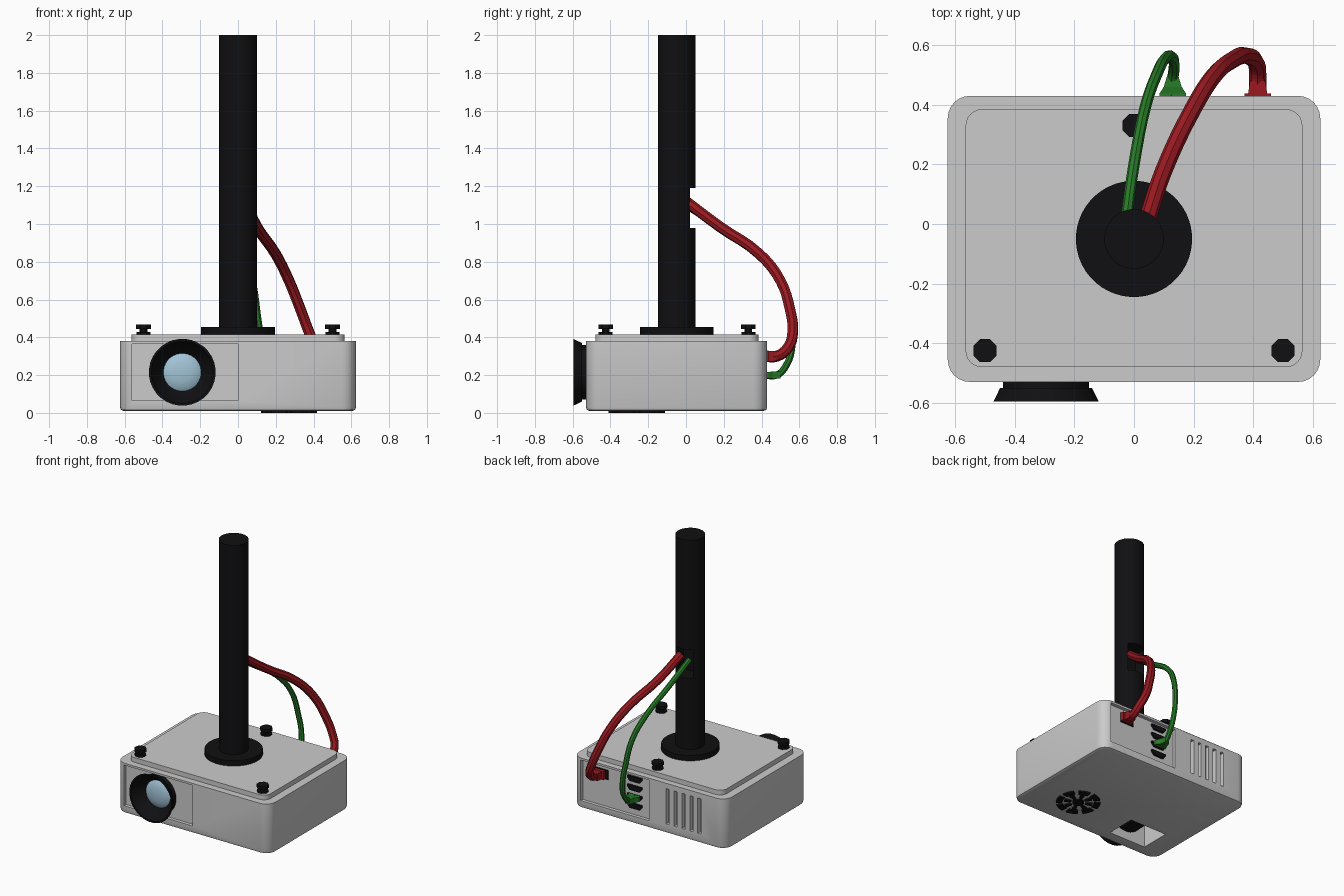
import bpy, bmesh, math
from math import cos, sin, pi

if "Cube" in bpy.data.objects:
    bpy.data.objects.remove(bpy.data.objects["Cube"])


def material(name, rgb):
    m = bpy.data.materials.new(name)
    m.diffuse_color = (*rgb, 1)
    m.use_nodes = True
    m.node_tree.nodes["Principled BSDF"].inputs["Base Color"].default_value = m.diffuse_color
    return m


BLACK = material("black", (0.005, 0.005, 0.006))
RED = material("red", (0.32, 0.01, 0.015))
GREEN = material("green", (0.02, 0.2, 0.02))
GLASS = material("pale_blue", (0.36, 0.55, 0.68))


def finish(bm, name, mat=None, smooth=False):
    bmesh.ops.remove_doubles(bm, verts=bm.verts, dist=1e-5)
    bmesh.ops.recalc_face_normals(bm, faces=bm.faces)
    me = bpy.data.meshes.new(name)
    bm.to_mesh(me)
    bm.free()
    ob = bpy.data.objects.new(name, me)
    bpy.context.collection.objects.link(ob)
    if mat:
        me.materials.append(mat)
    if smooth:
        bpy.ops.object.select_all(action='DESELECT')
        ob.select_set(True)
        bpy.context.view_layer.objects.active = ob
        bpy.ops.object.shade_smooth_by_angle(angle=math.radians(35))
    return ob


def loft(name, rings, mat=None, smooth=False):
    """Skin a stack of equal-length point rings and cap both ends."""
    bm = bmesh.new()
    rows = [[bm.verts.new(p) for p in ring] for ring in rings]
    n = len(rows[0])
    for a, b in zip(rows, rows[1:]):
        for i in range(n):
            j = (i + 1) % n
            bm.faces.new((a[i], a[j], b[j], b[i]))
    bm.faces.new(rows[0])
    bm.faces.new(rows[-1])
    return finish(bm, name, mat, smooth)


def lathe(name, profile, centre, axis='Z', n=32, mat=None, smooth=True):
    """Profile of (radius, position along axis); centre is in the other two axes."""
    a, b = centre
    rings = []
    for r, h in profile:
        pts = [(a + r * cos(2 * pi * (i + .5) / n), b + r * sin(2 * pi * (i + .5) / n)) for i in range(n)]
        rings.append([(u, v, h) if axis == 'Z' else (u, h, v) for u, v in pts])
    return loft(name, rings, mat, smooth)


def rounded(x, y0, y1, r, z, n=6):
    pts = []
    for k, (cx, cy) in enumerate([(x - r, y1 - r), (r - x, y1 - r), (r - x, y0 + r), (x - r, y0 + r)]):
        for i in range(n + 1):
            t = pi / 2 * (k + i / n)
            pts.append((cx + r * cos(t), cy + r * sin(t), z))
    return pts


def rect(cx, cz, hx, hz, y):
    return [(cx - hx, y, cz - hz), (cx + hx, y, cz - hz), (cx + hx, y, cz + hz), (cx - hx, y, cz + hz)]


def box(name, x0, x1, y0, y1, z0, z1, mat=None):
    c = ((x0 + x1) / 2, (z0 + z1) / 2, (x1 - x0) / 2, (z1 - z0) / 2)
    return loft(name, [rect(*c, y0), rect(*c, y1)], mat)


def cut(ob, cutters):
    for c in cutters:
        m = ob.modifiers.new("cut", 'BOOLEAN')
        m.operation, m.object, m.solver = 'DIFFERENCE', c, 'EXACT'
        bpy.context.view_layer.objects.active = ob
        bpy.ops.object.modifier_apply(modifier=m.name)
        bpy.data.objects.remove(c)


# Housing with front and rear recesses, rear vent slots and underside opening
body = loft("housing", [rounded(.605, -.51, .41, .06, .01), rounded(.62, -.525, .425, .07, .016),
                        rounded(.625, -.53, .43, .075, .03), rounded(.625, -.53, .43, .075, .38)], smooth=True)
cutters = [box("cutter_front", -.56, 0, -.7, -.505, .065, .365),
           box("cutter_back", 0, .56, .405, .6, .065, .365),
           box("cutter_under", -.46, -.16, -.44, -.22, -.1, .2)]
cutters += [box("cutter_slot", x - .013, x + .013, .4, .6, .08, .34)
            for x in (-.15 - .065 * i for i in range(5))]
cut(body, cutters)
loft("top_plate", [rounded(.565, -.48, .385, .055, .37), rounded(.565, -.48, .385, .055, .415)], smooth=True)

# Lens
lathe("lens_barrel", [(.14, -.25), (.145, -.55), (.155, -.55), (.177, -.595), (.165, -.595),
                      (.145, -.555), (.1, -.51), (.1, -.48)], (-.295, .215), 'Y', mat=BLACK)
lathe("lens_glass", [(.1, -.5), (.1, -.51), (.085, -.52), (.05, -.529), (.01, -.532)],
      (-.295, .215), 'Y', mat=GLASS)

# Ceiling pole with cable opening, and its flange
pole = lathe("pole", [(.1, .41), (.1, 2)], (0, -.05), mat=BLACK)
cut(pole, [box("cutter_pole", -.07, .07, -.07, .3, .98, 1.19)])
lathe("pole_flange", [(.195, .41), (.195, .455)], (0, -.05), n=48, mat=BLACK)

# Mounting screws
for i, c in enumerate([(-.5, -.425), (.5, -.425), (0, .33)]):
    lathe(f"screw_{i + 1}", [(.04, .41), (.04, .427), (.022, .427), (.022, .445), (.042, .445), (.042, .467)],
          c, n=8, mat=BLACK, smooth=False)

# Rear sockets
for i in range(4):
    z = .33 - .066 * i
    outline = [(-.04, -.02), (.04, -.02), (.06, .005), (.06, .018), (-.06, .018), (-.06, .005)]
    loft(f"socket_{i + 1}", [[(.13 + u, y, z + v) for u, v in outline] for y in (.4, .418)], BLACK)
box("power_socket", .35, .46, .4, .412, .265, .335, BLACK)

# Plugs
loft("green_plug", [rect(.13, .2, hx, hz, y) for hx, hz, y in
                    [(.045, .016, .41), (.045, .016, .437), (.03, .02, .46), (.018, .018, .5)]], GREEN)
loft("red_plug", [rect(.415, .3, hx, hz, y) for hx, hz, y in
                  [(.045, .03, .405), (.045, .03, .437), (.032, .028, .437), (.026, .026, .48)]], RED)


# Cables
def cable(name, pts, radius, mat):
    cu = bpy.data.curves.new(name, 'CURVE')
    cu.dimensions = '3D'
    cu.bevel_depth, cu.bevel_resolution, cu.resolution_u = radius, 2, 4
    cu.use_fill_caps = True
    sp = cu.splines.new('BEZIER')
    sp.bezier_points.add(len(pts) - 1)
    for b, p in zip(sp.bezier_points, pts):
        b.co = p
        b.handle_left_type = b.handle_right_type = 'AUTO'
    sp.use_smooth = False
    cu.materials.append(mat)
    ob = bpy.data.objects.new(name, cu)
    bpy.context.collection.objects.link(ob)
    bpy.ops.object.select_all(action='DESELECT')
    ob.select_set(True)
    bpy.context.view_layer.objects.active = ob
    bpy.ops.object.convert(target='MESH')


cable("red_cable", [(.04, .0, 1.12), (.1, .18, .985), (.2, .39, .84), (.27, .5, .7), (.33, .55, .55),
                    (.375, .565, .43), (.41, .54, .345), (.415, .48, .3), (.415, .41, .3)], .029, RED)
cable("green_cable", [(-.028, .0, 1.1), (0, .2, .97), (.04, .4, .83), (.08, .51, .68), (.105, .555, .5),
                      (.125, .562, .36), (.135, .53, .25), (.13, .48, .2), (.13, .41, .2)], .019, GREEN)

# Underside fan grille: hub and two rings of segments
lathe("fan_hub", [(.04, .0), (.04, .02)], (.27, -.26), n=12, mat=BLACK)
bm = bmesh.new()
for r0, r1, n, off in [(.052, .096, 8, 0), (.108, .15, 8, 0)]:
    for k in range(n):
        t0 = 2 * pi * k / n + .012 / r0 + off
        t1 = 2 * pi * (k + 1) / n - .012 / r0 + off
        tm = (t0 + t1) / 2
        outline = [(r0, t0), (r1, t0), (r1, tm), (r1, t1), (r0, t1), (r0, tm)]
        lo, hi = [[bm.verts.new((.27 + r * cos(t), -.26 + r * sin(t), z)) for r, t in outline] for z in (0, .02)]
        bm.faces.new(lo)
        bm.faces.new(hi)
        for i in range(6):
            j = (i + 1) % 6
            bm.faces.new((lo[i], lo[j], hi[j], hi[i]))
finish(bm, "fan_grille", BLACK)
